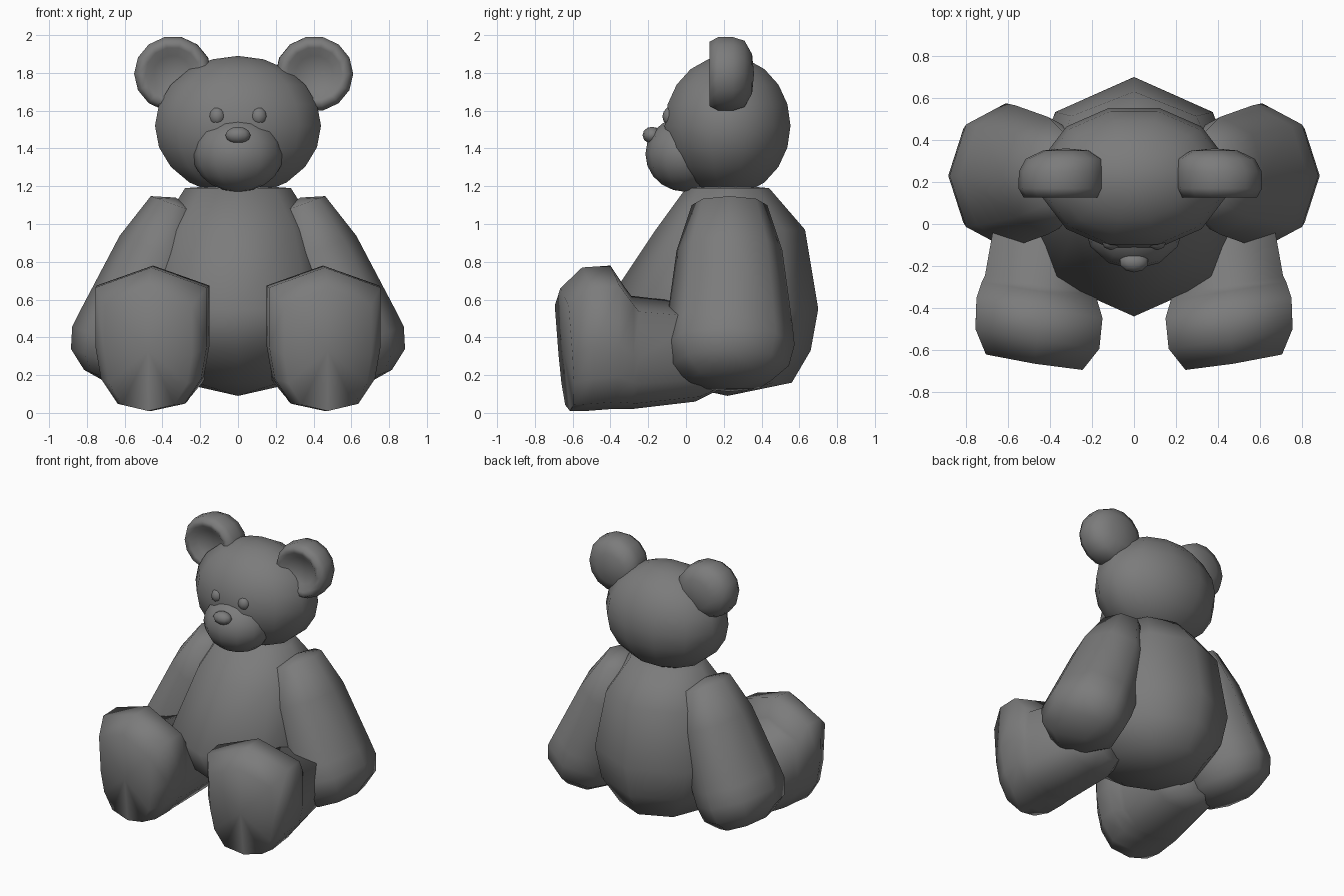
import bpy, bmesh, math
from mathutils import Vector, Matrix

if "Cube" in bpy.data.objects:
    bpy.data.objects.remove(bpy.data.objects["Cube"])

plush = bpy.data.materials.new("dark_grey_plush")
plush.diffuse_color = (0.2, 0.2, 0.2, 1)
plush.use_nodes = True
plush.node_tree.nodes["Principled BSDF"].inputs["Base Color"].default_value = plush.diffuse_color


def finish(name, bm):
    bmesh.ops.recalc_face_normals(bm, faces=bm.faces)
    me = bpy.data.meshes.new(name)
    bm.to_mesh(me)
    bm.free()
    me.materials.append(plush)
    me.shade_smooth()
    me.set_sharp_from_angle(angle=math.radians(75))
    ob = bpy.data.objects.new(name, me)
    bpy.context.collection.objects.link(ob)
    return ob


def loft(name, rings, tips=(None, None)):
    """Skin a list of equal-length rings; each end closes to a tip or a flat cap."""
    bm = bmesh.new()
    loops = [[bm.verts.new(p) for p in r] for r in rings]
    n = len(loops[0])
    for a, b in zip(loops, loops[1:]):
        for i in range(n):
            j = (i + 1) % n
            bm.faces.new((a[i], a[j], b[j], b[i]))
    for loop, tip in ((loops[0], tips[0]), (loops[-1], tips[1])):
        if tip is None:
            bm.faces.new(loop)
        else:
            t = bm.verts.new(tip)
            for i in range(n):
                bm.faces.new((loop[i], loop[(i + 1) % n], t))
    return finish(name, bm)


def ring(c, u, v, ru, rv, n=8):
    c, u, v = Vector(c), Vector(u), Vector(v)
    return [c + u * ru * math.cos(math.tau * i / n) + v * rv * math.sin(math.tau * i / n)
            for i in range(n)]


def ellipsoid(name, loc, radii, seg=12, rings=8, spin=0):
    bm = bmesh.new()
    bmesh.ops.create_uvsphere(bm, u_segments=seg, v_segments=rings, radius=1)
    m = Matrix.Translation(loc) @ Matrix.Diagonal((*radii, 1)) @ Matrix.Rotation(spin, 4, 'Z')
    bmesh.ops.transform(bm, matrix=m, verts=bm.verts)
    return finish(name, bm)


# Body: octagonal pear, entries are z, front y, back y, half width
body = [(0.16, -0.10, 0.56, 0.31), (0.33, -0.33, 0.66, 0.47), (0.55, -0.44, 0.70, 0.53),
        (0.97, -0.16, 0.63, 0.42), (1.19, 0.0, 0.44, 0.28)]
loft("body", [ring((0, (f + b) / 2, z), (1, 0, 0), (0, 1, 0), w, (b - f) / 2)
              for z, f, b, w in body], ((0, 0.22, 0.09), (0, 0.22, 1.21)))

# Head, muzzle and nose
ellipsoid("head", (0, 0.22, 1.52), (0.455, 0.345, 0.37), 12, 10, math.radians(15))
ellipsoid("muzzle", (0, 0, 1.37), (0.24, 0.215, 0.20), 12, 10)
ellipsoid("nose", (0, -0.18, 1.47), (0.07, 0.05, 0.045), 10, 6)

# Ears: turned about y, shallow dish in front, rounded rim (slightly uneven placement)
ear = [(0.10, 0.165), (0.145, 0.13), (0.18, 0.125), (0.205, 0.17), (0.205, 0.25),
       (0.185, 0.31), (0.11, 0.35)]
for name, x, side in (("ear_left", -0.345, -1), ("ear_right", 0.405, 1)):
    rings = []
    for r, y in ear:
        lean = max(0, y - 0.24) * -0.2 * side
        rings.append(ring((x + lean, y, 1.795), (1, 0, 0), (0, 0, 1), r, r * 0.97, 14))
    loft(name, rings, ((x, 0.175, 1.795), (x - 0.02 * side, 0.36, 1.795)))

# Arm: centre x, centre z, half width, half depth along a slanted axis
arm = [(0.33, 1.10, 0.14, 0.20), (0.41, 0.86, 0.23, 0.28), (0.565, 0.46, 0.28, 0.335),
       (0.61, 0.36, 0.285, 0.345), (0.64, 0.25, 0.26, 0.315), (0.655, 0.17, 0.17, 0.22)]

# Leg section shape (half), then rings: y, centre x, half width, z low, z high, tilt
half = [(0, 1), (1, 0.72), (1, -0.1), (0.9, -0.55), (0.6, -0.9), (0, -1)]
section = half + [(-x, z) for x, z in half[-2:0:-1]]
leg = [(0.17, 0.37, 0.16, 0.12, 0.45, 0), (0.05, 0.40, 0.25, 0.06, 0.58, 0),
       (-0.29, 0.445, 0.265, 0.02, 0.62, 0), (-0.32, 0.45, 0.275, 0.02, 0.66, 0),
       (-0.40, 0.45, 0.30, 0.02, 0.78, 0), (-0.54, 0.46, 0.295, 0.01, 0.77, 0.01),
       (-0.64, 0.475, 0.23, 0.01, 0.66, 0.025)]

for name, s in (("left", -1), ("right", 1)):
    loft("arm_" + name, [ring((s * x, 0.23, z), (s * 0.94, 0, 0.34), (0, 1, 0), w, d)
                         for x, z, w, d in arm],
         ((s * 0.33, 0.23, 1.14), (s * 0.64, 0.25, 0.13)))
    rings = []
    for y, x, w, lo, hi, tilt in leg:
        c, h = (lo + hi) / 2, (hi - lo) / 2
        rings.append([Vector((s * (x + a * w), y + 0.16 * a * w - tilt * b, c + b * h))
                      for a, b in section])
    # Foot sole bulges slightly to a central point
    loft("leg_" + name, rings, (None, (s * 0.475, -0.65, 0.33)))
    # Eye
    ellipsoid("eye_" + name, (s * 0.11, -0.08, 1.57), (0.045, 0.045, 0.05), 8, 6)
